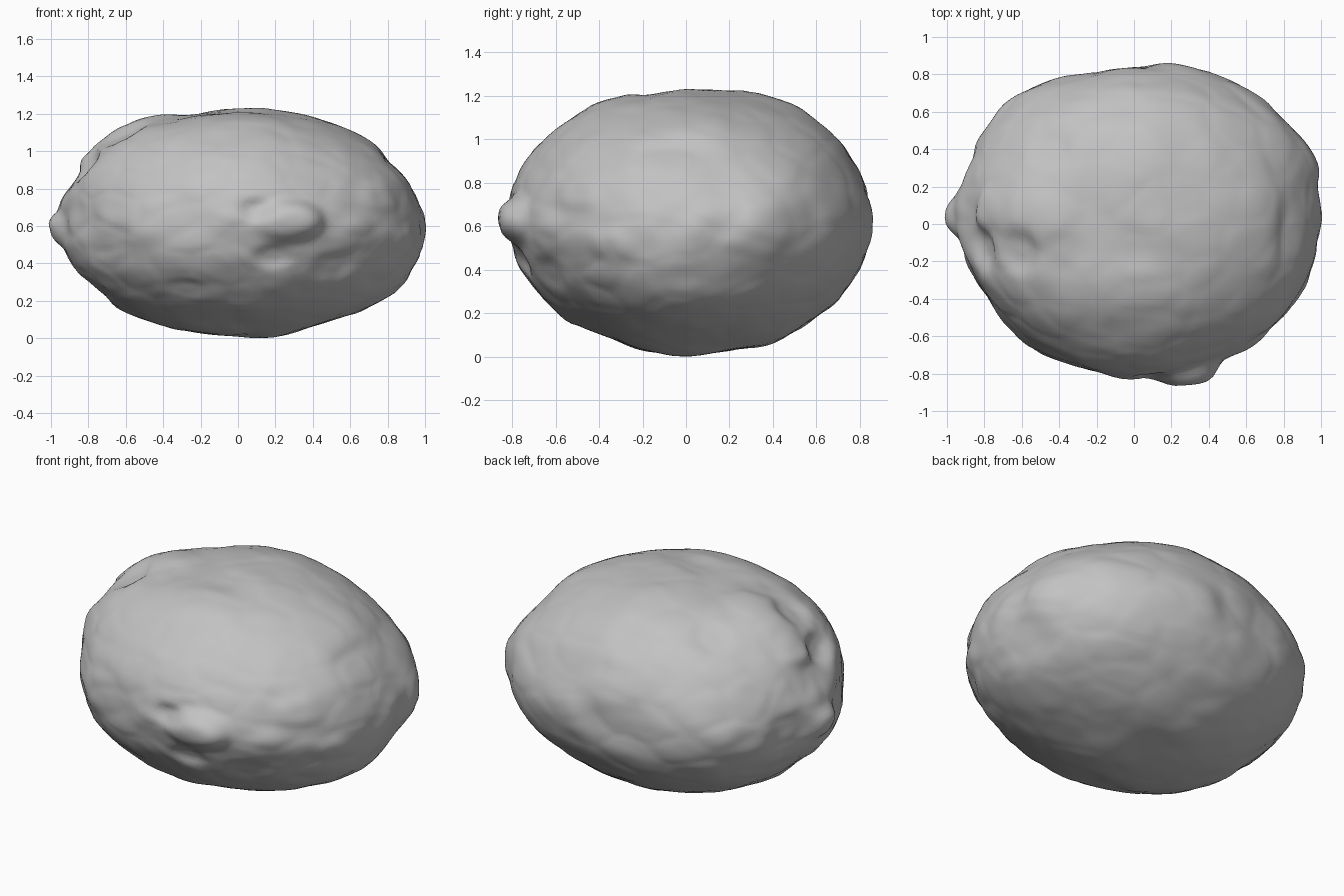
import bpy, bmesh
from math import exp
from mathutils import Vector, noise

if "Cube" in bpy.data.objects:
    bpy.data.objects.remove(bpy.data.objects["Cube"], do_unlink=True)

SEMI = Vector((.98, .83, .605))

# Three rings round the boulder: girth (x, y), length (x, z), breadth (y, z)
GIRTH = [(-1, .03), (-.88, .29), (-.8, .51), (-.67, .66), (-.45, .77), (-.2, .81),
         (0, .83), (.2, .86), (.43, .8), (.62, .71), (.81, .56), (.95, .39),
         (1, .08), (.97, -.13), (.9, -.34), (.8, -.49), (.66, -.61), (.48, -.7),
         (.19, -.78), (0, -.83), (-.24, -.78), (-.5, -.69), (-.69, -.53),
         (-.81, -.35), (-.91, -.12)]
LENGTH = [(-.94, .73), (-.87, .83), (-.8, .97), (-.65, 1.1), (-.48, 1.17),
          (-.2, 1.19), (.15, 1.22), (.45, 1.16), (.7, 1.05), (.85, .9), (.95, .75),
          (.95, .4), (.87, .27), (.75, .19), (.45, .07), (.2, 0), (-.2, .02),
          (-.42, .06), (-.6, .13), (-.75, .26), (-.89, .4)]
BREADTH = [(-.78, .82), (-.62, 1.02), (-.35, 1.18), (-.1, 1.2), (.1, 1.22),
           (.35, 1.2), (.52, 1.14), (.66, 1.03), (.8, .84), (.81, .42), (.7, .25),
           (.58, .16), (.4, .06), (.2, .02), (-.1, .01), (-.4, .1), (-.6, .2),
           (-.72, .33), (-.8, .48)]

# Local forms: place, spread, height
BOSS = [((.28, -.8, .62), .17, .1), ((.42, -.72, .62), .2, .02),
        ((.1, -.82, .68), .09, -.03), ((.2, -.8, .42), .1, -.03)]
BROW = [((.55, -.68, .36), .13, -.02), ((.62, -.63, .55), .14, .015),
        ((.75, -.5, .75), .14, .02), ((.9, -.35, .5), .12, .015)]
GULLY = [((-.78, -.12, .9), .13, -.05), ((-.6, -.14, 1.07), .13, -.05),
         ((-.38, -.16, 1.15), .14, -.025), ((-.78, .08, .98), .13, .025),
         ((-.55, .1, 1.1), .15, .015)]
PITS = [((-.45, .4, 1.08), .12, -.025), ((-.3, -.65, .24), .11, -.02)]
NOSE = [((-1, .03, .57), .13, .02)]


def scaled(place):
    """Place measured against the basic egg shape."""
    p = Vector(place)
    p.z -= SEMI.z
    return Vector(a / b for a, b in zip(p, SEMI))


RINGS = [scaled(p) for p in [(x, y, .6) for x, y in GIRTH]
         + [(x, 0, z) for x, z in LENGTH] + [(0, y, z) for y, z in BREADTH]]
ANCHORS = [(p.normalized(), p.length) for p in RINGS]
FORMS = [(scaled(p).normalized(), spread, height)
         for p, spread, height in BOSS + BROW + GULLY + PITS + NOSE]


def bulk(d):
    """Radius blended smoothly between the rings."""
    total = weight = 0
    for direction, radius in ANCHORS:
        w = 1 / ((d - direction).length_squared + .015) ** 2
        total += w * radius
        weight += w
    return total / weight


def weathering(d):
    """Shallow lumps and broad chipped faces."""
    near, far = noise.voronoi(d * 3.5)[0][:2]
    return noise.noise(d * 3) * .012 + noise.noise(d * 6) * .007 + min(far - near, .25) * .02 - .003


# Boulder body
bm = bmesh.new()
bmesh.ops.create_icosphere(bm, subdivisions=6, radius=1)
for v in bm.verts:
    d = v.co.normalized()
    r = bulk(d) + weathering(d)
    for centre, spread, height in FORMS:
        r += height * exp(-((d - centre).length / spread) ** 4)
    v.co = d * r * SEMI

# Stand it on the ground
bmesh.ops.translate(bm, verts=bm.verts, vec=(0, 0, -min(v.co.z for v in bm.verts)))
mesh = bpy.data.meshes.new("boulder")
bm.to_mesh(mesh)
bm.free()
boulder = bpy.data.objects.new("boulder", mesh)
bpy.context.collection.objects.link(boulder)

# Plain grey stone
GREY = (.54, .54, .54, 1)
stone = bpy.data.materials.new("grey stone")
stone.use_nodes = True
stone.diffuse_color = GREY
stone.node_tree.nodes["Principled BSDF"].inputs["Base Color"].default_value = GREY
mesh.materials.append(stone)

bpy.context.view_layer.objects.active = boulder
boulder.select_set(True)
bpy.ops.object.shade_smooth_by_angle(angle=.6)
